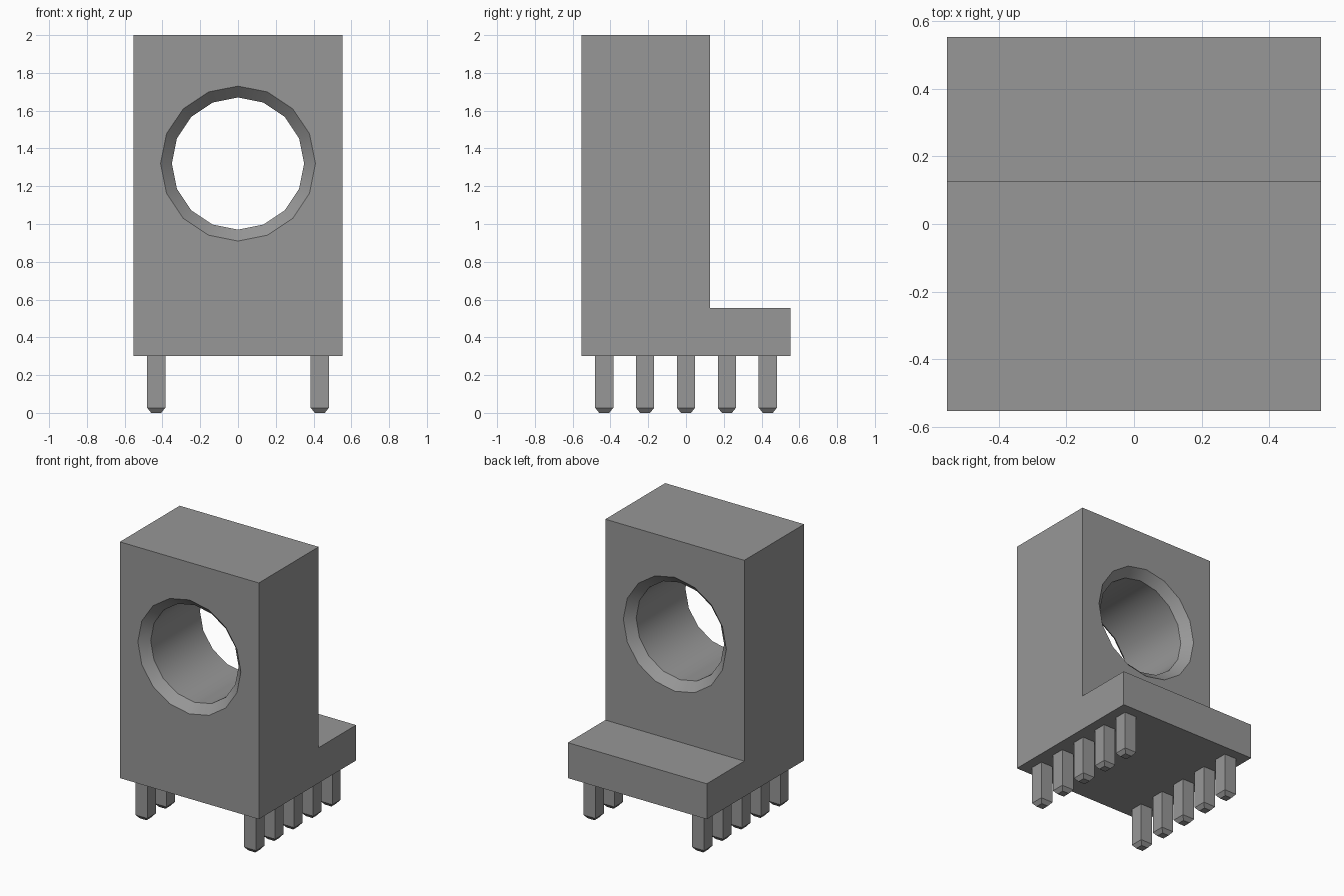
import bpy
import bmesh
from math import cos, sin, tau

cube = bpy.data.objects.get("Cube")
if cube:
    bpy.data.objects.remove(cube, do_unlink=True)

grey = bpy.data.materials.new("matte grey")
grey.use_nodes = True
color = (0.31, 0.31, 0.31, 1)
grey.diffuse_color = color
grey.node_tree.nodes["Principled BSDF"].inputs["Base Color"].default_value = color

HALF = 0.553      # half width and half depth of the base
BASE_Z = 0.3      # underside of the body
FOOT_Z = 0.555    # top of the rear step
BACK_Y = 0.127    # rear face of the upright
HOLE_Z, HOLE_R, BEVEL = 1.32, 0.35, 0.06


def loft(name, rings):
    """Join equal-sized point rings into a closed solid."""
    bm = bmesh.new()
    loops = [[bm.verts.new(p) for p in ring] for ring in rings]
    for a, b in zip(loops, loops[1:]):
        for i in range(len(a)):
            j = (i + 1) % len(a)
            bm.faces.new((a[i], a[j], b[j], b[i]))
    bm.faces.new(loops[0][::-1])
    bm.faces.new(loops[-1])
    bmesh.ops.recalc_face_normals(bm, faces=bm.faces)
    mesh = bpy.data.meshes.new(name)
    bm.to_mesh(mesh)
    bm.free()
    mesh.materials.append(grey)
    obj = bpy.data.objects.new(name, mesh)
    bpy.context.collection.objects.link(obj)
    return obj


# L-shaped body, side profile extruded across the width
profile = [(-HALF, BASE_Z), (HALF, BASE_Z), (HALF, FOOT_Z),
           (BACK_Y, FOOT_Z), (BACK_Y, 2), (-HALF, 2)]
body = loft("body", [[(x, y, z) for y, z in profile] for x in (-HALF, HALF)])

# Through hole, countersunk at both ends
over = 0.02
stations = [(-HALF - over, HOLE_R + BEVEL + over), (-HALF + BEVEL, HOLE_R),
            (BACK_Y - BEVEL, HOLE_R), (BACK_Y + over, HOLE_R + BEVEL + over)]
angles = [tau * i / 16 for i in range(16)]
cutter = loft("hole_cutter", [[(r * cos(a), y, HOLE_Z + r * sin(a)) for a in angles]
                              for y, r in stations])
cutter.hide_render = True
cut = body.modifiers.new("hole", "BOOLEAN")
cut.operation = "DIFFERENCE"
cut.solver = "EXACT"
cut.object = cutter
bpy.ops.object.select_all(action="DESELECT")
bpy.context.view_layer.objects.active = body
body.select_set(True)
bpy.ops.object.modifier_apply(modifier=cut.name)
bpy.data.objects.remove(cutter, do_unlink=True)
bpy.ops.object.shade_smooth_by_angle(angle=tau / 12)

# Two rows of square pins with tapered tips
PIN, TIP = 0.048, 0.027
corners = [(-1, -1), (1, -1), (1, 1), (-1, 1)]
for side, x in (("right", -0.433), ("left", 0.433)):
    for n in range(5):
        y = (n - 2) * 0.2165
        sections = [(0, PIN - TIP * 0.8), (TIP, PIN), (BASE_Z, PIN)]
        loft(f"{side}_pin_{n + 1}",
             [[(x + r * cx, y + r * cy, z) for cx, cy in corners] for z, r in sections])
